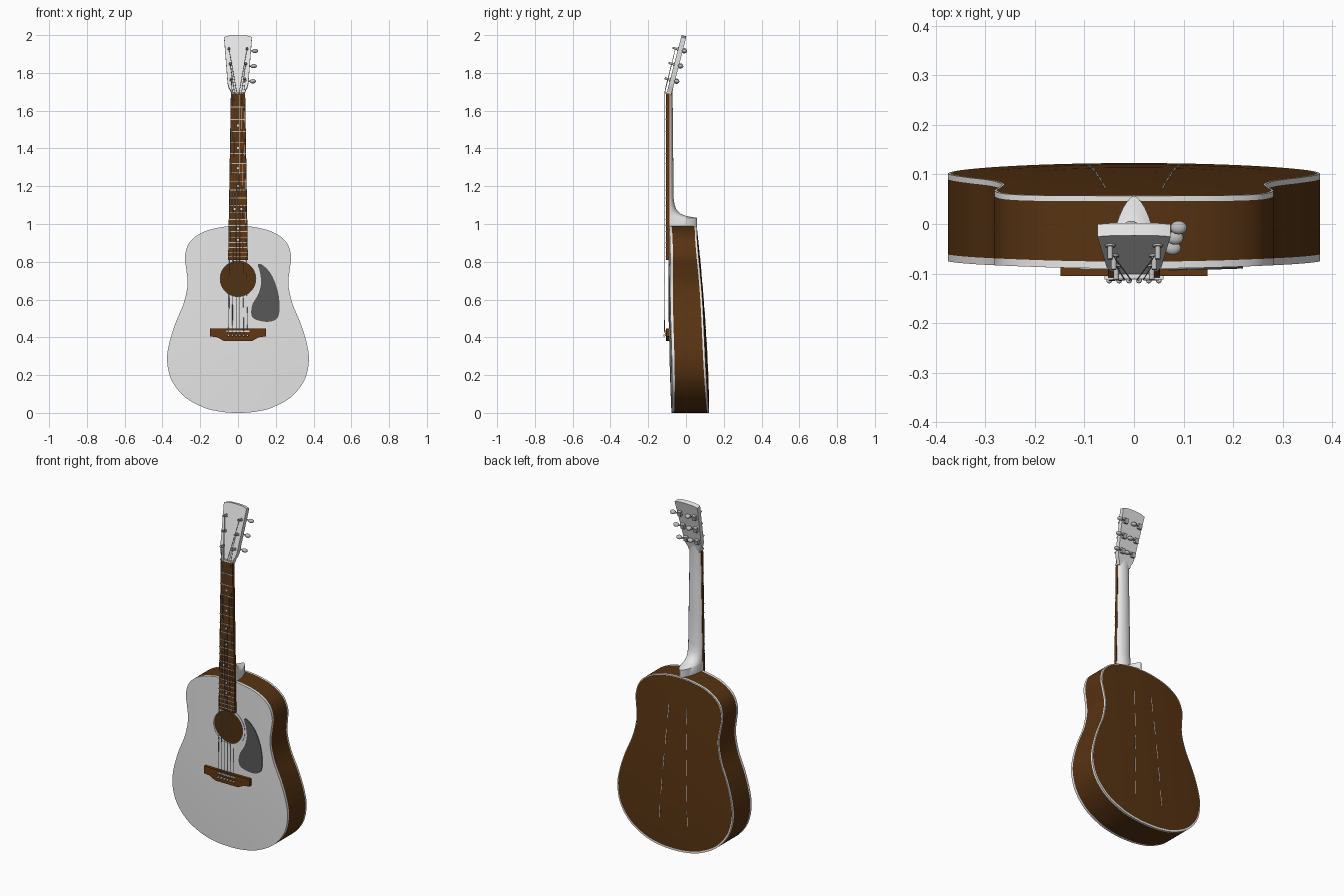
import bpy, bmesh, math
from mathutils import Vector, Matrix

if "Cube" in bpy.data.objects:
    bpy.data.objects.remove(bpy.data.objects["Cube"])

def material(name, r, g, b):
    m = bpy.data.materials.new(name)
    m.diffuse_color = (r, g, b, 1)
    m.use_nodes = True
    m.node_tree.nodes["Principled BSDF"].inputs["Base Color"].default_value = m.diffuse_color
    return m

LIGHT = material("pale_wood", 0.8, 0.8, 0.8)
BROWN = material("dark_brown_wood", 0.095, 0.033, 0.006)
FINGER = material("fretboard_brown", 0.125, 0.038, 0.005)
BLACK = material("pickguard_grey", 0.1, 0.1, 0.1)
METAL = material("metal_grey", 0.5, 0.5, 0.5)

def finish(name, bm, mats, angle=35):
    bmesh.ops.recalc_face_normals(bm, faces=bm.faces)
    me = bpy.data.meshes.new(name)
    bm.to_mesh(me)
    bm.free()
    for m in mats:
        me.materials.append(m)
    me.shade_smooth()
    me.set_sharp_from_angle(angle=math.radians(angle))
    ob = bpy.data.objects.new(name, me)
    bpy.context.collection.objects.link(ob)
    return ob

def loft(bm, rings, mats=None):
    """Skin closed rings of points and cap both ends."""
    vs = [[bm.verts.new(p) for p in r] for r in rings]
    n = len(vs[0])
    for k in range(len(vs) - 1):
        for i in range(n):
            j = (i + 1) % n
            f = bm.faces.new((vs[k][i], vs[k][j], vs[k + 1][j], vs[k + 1][i]))
            f.material_index = mats[k] if mats else 0
    for ring, k in ((vs[0], 0), (vs[-1], -1)):
        bm.faces.new(ring).material_index = mats[k] if mats else 0

def plate(bm, outline, front, back, mat=Matrix()):
    """Slab from an (x, z) outline; front/back are y values or functions."""
    y = lambda f, x, z: f(x, z) if callable(f) else f
    loft(bm, [[mat @ Vector((x, y(f, x, z), z)) for x, z in outline] for f in (front, back)])

def rect(x0, x1, z0, z1):
    return [(x0, z0), (x1, z0), (x1, z1), (x0, z1)]

def rod(bm, a, b, r, sides=8, mat=Matrix()):
    a, b = mat @ Vector(a), mat @ Vector(b)
    d = b - a
    m = Matrix.Translation((a + b) / 2) @ d.to_track_quat('Z', 'Y').to_matrix().to_4x4()
    bmesh.ops.create_cone(bm, cap_ends=True, segments=sides, radius1=r, radius2=r, depth=d.length, matrix=m)

def curve(pts, steps=8):
    """Closed smooth curve through the points."""
    out, n = [], len(pts)
    for i in range(n):
        p0, p1, p2, p3 = (Vector(pts[(i + k) % n]) for k in (-1, 0, 1, 2))
        for s in range(steps):
            t = s / steps
            q = 0.5 * (2 * p1 + (p2 - p0) * t + (2 * p0 - 5 * p1 + 4 * p2 - p3) * t * t
                       + (3 * p1 - p0 - 3 * p2 + p3) * t ** 3)
            out.append((q.x, q.y))
    return out

# Domed front and sloping back of the body
def y_front(x, z):
    return -0.09 + 0.012 * (x / 0.375) ** 2 + 0.013 * (max(0, 0.55 - z) / 0.55) ** 2

def y_back(x, z):
    return 0.123 - 0.066 * (max(z, 0) / 0.99) ** 1.6 - 0.012 * (x / 0.375) ** 2

# Body: one hollow shell, from inner back, out through the sound hole, round to the back
half = [(0, 0), (0.09, 0.006), (0.18, 0.028), (0.28, 0.083), (0.35, 0.17), (0.375, 0.27),
        (0.366, 0.36), (0.333, 0.47), (0.288, 0.58), (0.267, 0.68), (0.273, 0.755), (0.281, 0.83),
        (0.255, 0.905), (0.185, 0.957), (0.09, 0.983), (0, 0.99)]
outline = curve(half + [(-x, z) for x, z in half[-2:0:-1]])
HZ, HR = 0.71, 0.094
hole = []
for x, z in outline:
    d = Vector((x, z - HZ)).normalized() * HR
    hole.append((d.x, HZ + d.y))

def scaled(s):
    return [(x * s, HZ + (z - HZ) * s) for x, z in outline]

def blend(t):
    return [(a[0] * (1 - t) + b[0] * t, a[1] * (1 - t) + b[1] * t) for a, b in zip(hole, outline)]

def ring(pts, f, dy=0):
    return [(x, f(x, z) + dy, z) for x, z in pts]

rings, mats = [], []
for s in (0.03, 0.25, 0.5, 0.75, 0.97):
    rings.append(ring(scaled(s), y_back, -0.012)); mats.append(1)
rings.append(ring(scaled(0.97), y_front, 0.01)); mats.append(1)
rings.append(ring(hole, y_front, 0.01)); mats.append(0)
for t in (0, 0.2, 0.4, 0.6, 0.8, 1):
    rings.append(ring(blend(t), y_front)); mats.append(0)
rings.append(ring(outline, y_front, 0.014)); mats.append(1)
rings.append(ring(outline, y_back, -0.011)); mats.append(0)
rings.append(ring(outline, y_back)); mats.append(0)
for s in (0.985, 0.8, 0.6, 0.4, 0.2, 0.03):
    rings.append(ring(scaled(s), y_back)); mats.append(1)
bm = bmesh.new()
loft(bm, rings, mats[:-1])
finish("body", bm, [LIGHT, BROWN])

# Rosette ring around the sound hole
bm = bmesh.new()
prof = [(HR, 0.001), (HR, -0.002), (0.109, -0.002), (0.109, 0.001)]
N = 64
vs = [[bm.verts.new((r * math.cos(a), y_front(0, HZ) + y, HZ + r * math.sin(a))) for r, y in prof]
      for a in (2 * math.pi * i / N for i in range(N))]
for i in range(N):
    for k in range(4):
        bm.faces.new((vs[i][k], vs[i][(k + 1) % 4], vs[(i + 1) % N][(k + 1) % 4], vs[(i + 1) % N][k]))
finish("rosette", bm, [LIGHT])

# Thin dashed inlay lines on the back
bm = bmesh.new()
for side in (-1, 1):
    for k in range(5):
        z0 = 0.16 + k * 0.145
        z1 = z0 + 0.09
        xa, xb = (side * (0.1 - 0.05 * z) for z in (z0, z1))
        plate(bm, [(xa - 0.0015, z0), (xa + 0.0015, z0), (xb + 0.0015, z1), (xb - 0.0015, z1)],
              lambda x, z: y_back(x, z) - 0.002, lambda x, z: y_back(x, z) + 0.0015)
finish("back_inlay", bm, [LIGHT])

# Pickguard
bm = bmesh.new()
guard = [(0.105, 0.785), (0.13, 0.783), (0.175, 0.735), (0.208, 0.655), (0.22, 0.575), (0.213, 0.51),
         (0.18, 0.485), (0.125, 0.485), (0.075, 0.508), (0.075, 0.57), (0.108, 0.63), (0.122, 0.69), (0.115, 0.75)]
plate(bm, curve(guard, 5), lambda x, z: y_front(x, z) - 0.004, lambda x, z: y_front(x, z) + 0.001)
finish("pickguard", bm, [BLACK])

# Bridge, saddle and pins
bm = bmesh.new()
plate(bm, [(-0.148, 0.447), (0.148, 0.447), (0.148, 0.405), (0.11, 0.4), (0.075, 0.381),
           (-0.075, 0.381), (-0.11, 0.4), (-0.148, 0.405)], -0.105, -0.08)
finish("bridge", bm, [FINGER])
bm = bmesh.new()
plate(bm, rect(-0.06, 0.06, 0.429, 0.436), -0.112, -0.1)
finish("saddle", bm, [LIGHT])
bm = bmesh.new()
for i in range(6):
    x = -0.05 + 0.02 * i
    rod(bm, (x, -0.1, 0.41), (x, -0.113, 0.41), 0.004)
    bmesh.ops.create_uvsphere(bm, u_segments=10, v_segments=6, radius=0.006,
                              matrix=Matrix.Translation((x, -0.114, 0.41)))
finish("bridge_pins", bm, [LIGHT])

# Neck with heel: half-round sections
NUT = 1.69
def width(z):
    return 0.038 + 0.0145 * (NUT - z) / 0.88

bm = bmesh.new()
rings = []
for z, yb, p in ((0.983, 0.057, 1.3), (1.033, 0.057, 1.3), (1.037, 0.03, 1.3), (1.043, 0.0, 1.25),
                 (1.055, -0.03, 1.15), (1.075, -0.05, 1.05), (1.1, -0.06, 1), (1.14, -0.066, 1),
                 (1.3, -0.067, 1), (1.5, -0.069, 1), (1.7, -0.071, 1), (1.725, -0.068, 1)):
    y0 = -0.092 if z < 1.71 else -0.085
    arc = [math.pi * i / 16 for i in range(17)]
    rings.append([(math.copysign(abs(math.cos(a)) ** p, math.cos(a)) * (width(z) - 0.001),
                   y0 + (yb - y0) * math.sin(a), z) for a in arc])
loft(bm, rings)
finish("neck", bm, [LIGHT], 50)

# Fretboard, frets, dots and nut
bm = bmesh.new()
w0, w1 = width(0.81), width(NUT)
plate(bm, [(-w0, 0.81), (w0, 0.81), (w1, NUT), (-w1, NUT)], -0.106, -0.088)
finish("fretboard", bm, [FINGER])

def fret_z(n):
    return NUT - 1.26 * (1 - 2 ** (-n / 12))

bm = bmesh.new()
for n in range(1, 21):
    z, w = fret_z(n), width(fret_z(n))
    plate(bm, rect(-w, w, z - 0.0022, z + 0.0022), -0.1085, -0.104)
finish("frets", bm, [METAL])
bm = bmesh.new()
for n in (3, 5, 7, 9, 12, 15, 17):
    z = (fret_z(n) + fret_z(n - 1)) / 2
    for x in ((-0.018, 0.018) if n == 12 else (0,)):
        rod(bm, (x, -0.1045, z), (x, -0.1068, z), 0.006, 16)
finish("fret_dots", bm, [LIGHT])
bm = bmesh.new()
plate(bm, rect(-w1, w1, NUT, NUT + 0.01), -0.111, -0.085)
finish("nut", bm, [LIGHT])

# Headstock, tilted back
H = Matrix.Translation((0, -0.103, NUT)) @ Matrix.Rotation(-math.radians(14.5), 4, 'X')
bm = bmesh.new()
side = [(0.037, 0), (0.039, 0.018), (0.049, 0.036), (0.055, 0.06), (0.064, 0.18), (0.074, 0.31), (0.045, 0.318)]
plate(bm, side + [(0, 0.32)] + [(-x, z) for x, z in side[::-1]], 0, 0.026, H)
finish("headstock", bm, [LIGHT])

# Tuners: every knob points to the right
posts = [(0.036, 0.077), (0.041, 0.16), (0.048, 0.243)]
bm = bmesh.new()
for s in (-1, 1):
    for px, z in posts:
        x = s * px
        rod(bm, (x, -0.03, z), (x, 0.036, z), 0.0055, 12, H)
        rod(bm, (x, -0.004, z), (x, 0.001, z), 0.0105, 16, H)
        plate(bm, rect(x - 0.011, x + 0.011, z - 0.014, z + 0.014), 0.025, 0.042, H)
        rod(bm, (x, 0.036, z), (x + 0.04, 0.036, z), 0.004, 8, H)
        bmesh.ops.create_uvsphere(bm, u_segments=16, v_segments=10, radius=1,
            matrix=H @ Matrix.Translation((x + 0.042, 0.036, z)) @ Matrix.Diagonal((0.017, 0.014, 0.011, 1)))
finish("tuners", bm, [METAL])

# Strings: pin, saddle, nut, post
targets = [(-x, z) for x, z in posts] + posts[::-1]
bm = bmesh.new()
for i, (tx, tz) in enumerate(targets):
    k = i - 2.5
    r = 0.0019 - 0.0002 * i
    path = [(k * 0.02, -0.106, 0.412), (k * 0.02, -0.1135, 0.432), (k * 0.0125, -0.1125, NUT + 0.005),
            tuple(H @ Vector((tx, -0.014, tz)))]
    for a, b in zip(path, path[1:]):
        rod(bm, a, b, r, 6)
finish("strings", bm, [METAL])
